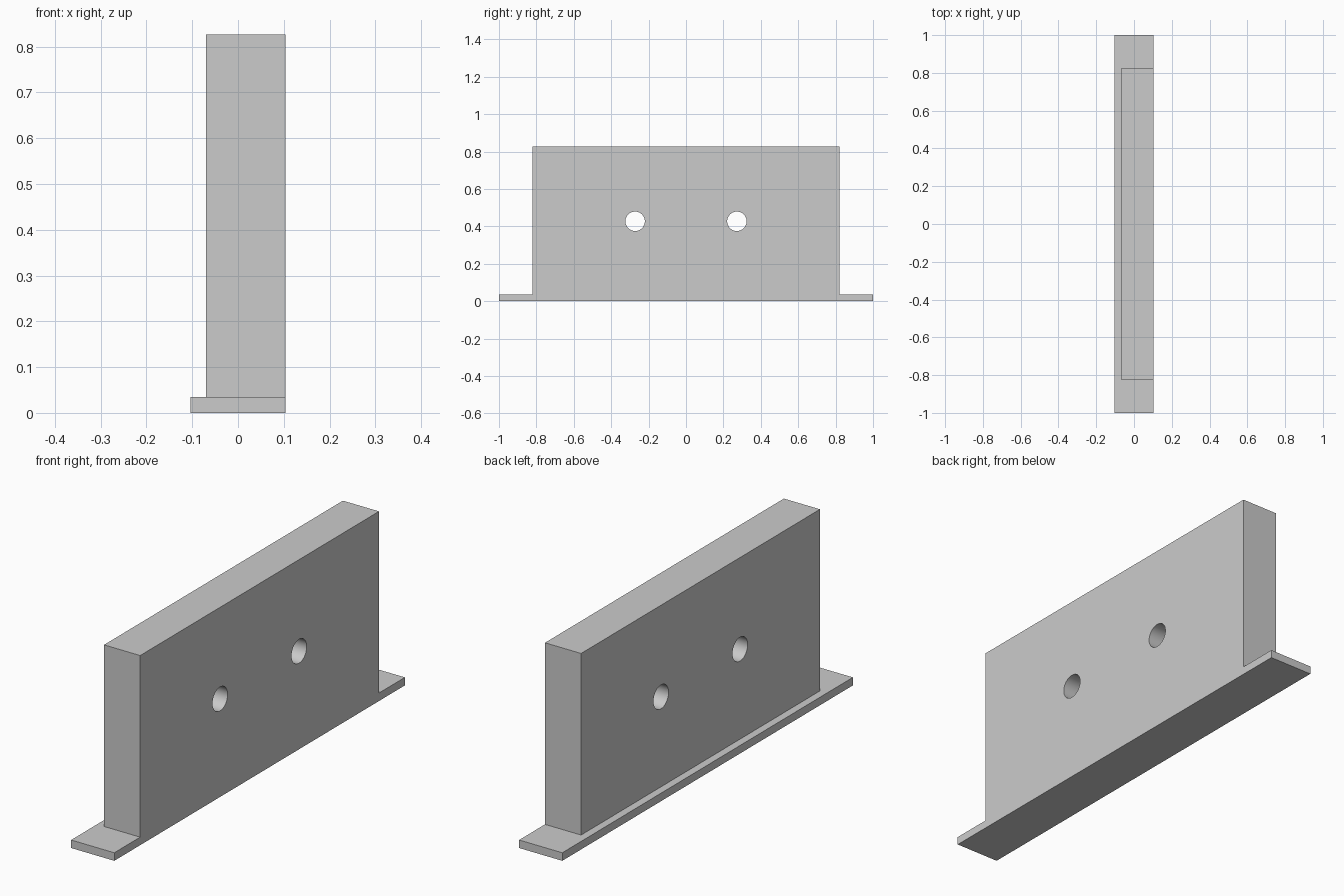
import bpy
import math

cube = bpy.data.objects.get("Cube")
if cube:
    bpy.data.objects.remove(cube, do_unlink=True)

grey = bpy.data.materials.new("light_grey")
grey.use_nodes = True
colour = (0.6, 0.6, 0.6, 1)
grey.diffuse_color = colour
grey.node_tree.nodes["Principled BSDF"].inputs["Base Color"].default_value = colour


def box(name, low, high):
    """Box between two opposite corners."""
    centre = [(a + b) / 2 for a, b in zip(low, high)]
    bpy.ops.mesh.primitive_cube_add(size=1, location=centre)
    ob = bpy.context.object
    ob.name = name
    ob.scale = [b - a for a, b in zip(low, high)]
    bpy.ops.object.transform_apply(location=True, rotation=False, scale=True)
    ob.data.materials.append(grey)
    return ob


def boolean(target, helper, operation):
    """Combine a target with a helper, then discard the helper."""
    helper.hide_render = True
    mod = target.modifiers.new(operation.lower(), "BOOLEAN")
    mod.operation = operation
    mod.solver = "EXACT"
    mod.object = helper
    bpy.context.view_layer.objects.active = target
    bpy.ops.object.modifier_apply(modifier=mod.name)
    bpy.data.objects.remove(helper, do_unlink=True)


# Upright block on a thin base, flush on the +x side
block = box("drilled_block", (-0.07, -0.822, 0), (0.104, 0.822, 0.826))
base = box("base_plate", (-0.104, -1, 0), (0.104, 1, 0.035))
boolean(block, base, "UNION")

# Two round holes straight through the block
for side in (-1, 1):
    bpy.ops.mesh.primitive_cylinder_add(
        vertices=48, radius=0.052, depth=0.6,
        location=(0, side * 0.272, 0.427), rotation=(0, math.pi / 2, 0))
    drill = bpy.context.object
    drill.name = "hole_cutter"
    drill.data.materials.append(grey)
    boolean(block, drill, "DIFFERENCE")

# Smooth hole walls, sharp edges elsewhere
bpy.ops.object.select_all(action="DESELECT")
block.select_set(True)
bpy.context.view_layer.objects.active = block
bpy.ops.object.shade_smooth_by_angle(angle=math.radians(30))
